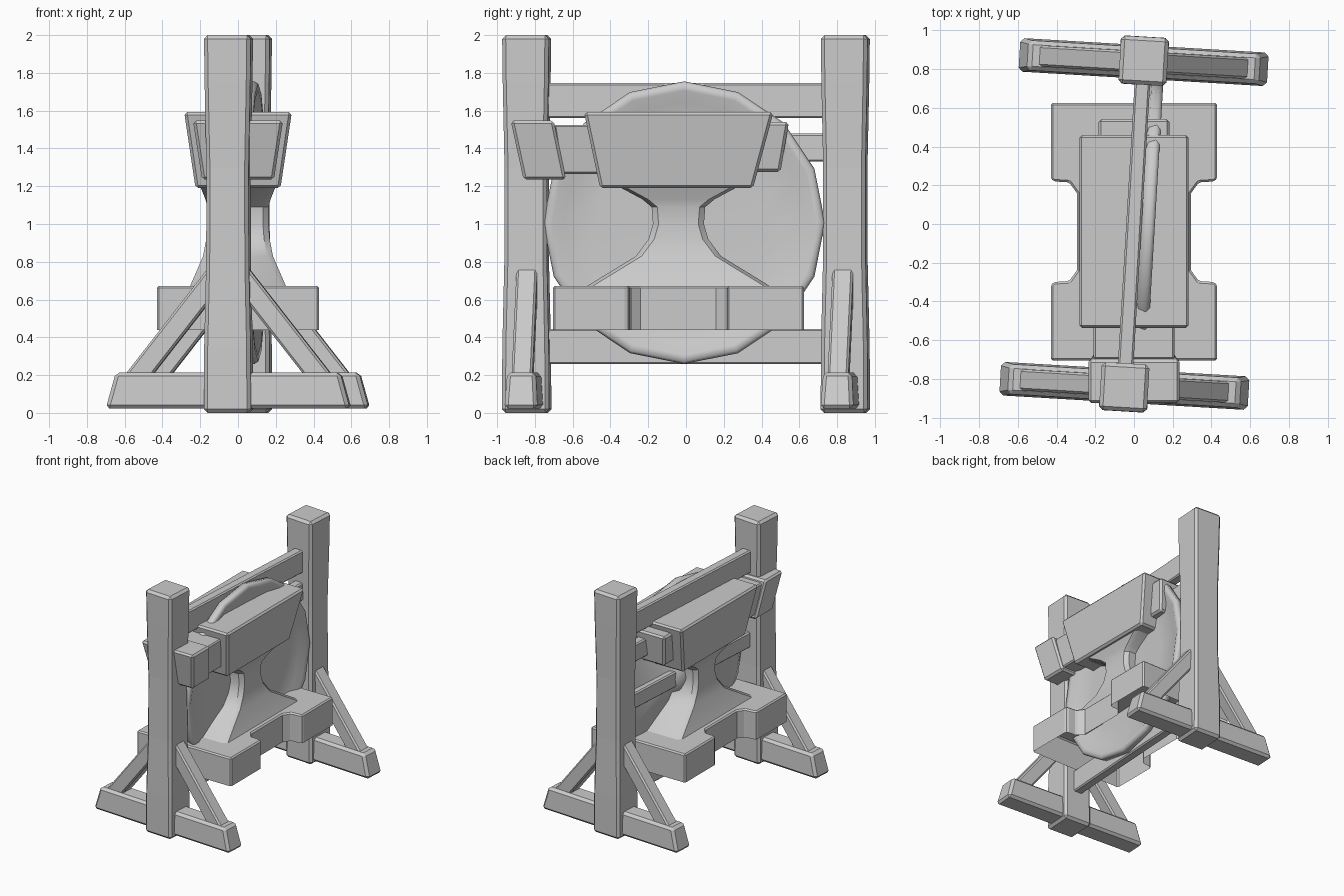
import bpy, bmesh, math
from mathutils import Vector

if "Cube" in bpy.data.objects:
    bpy.data.objects.remove(bpy.data.objects["Cube"])

TURN = -math.radians(3.4)   # the gong stand is turned slightly against the anvil


def finish(name, bm, bevel=0.0, turn=False, smooth=None):
    if smooth != "keep":
        bmesh.ops.recalc_face_normals(bm, faces=bm.faces)
    me = bpy.data.meshes.new(name)
    bm.to_mesh(me)
    bm.free()
    ob = bpy.data.objects.new(name, me)
    bpy.context.collection.objects.link(ob)
    if turn:
        ob.rotation_euler.z = TURN
    if bevel:
        m = ob.modifiers.new("bevel", "BEVEL")
        m.width, m.segments = bevel, 1
        m.limit_method, m.angle_limit = "ANGLE", math.radians(40)
    if smooth:
        bpy.ops.object.select_all(action="DESELECT")
        ob.select_set(True)
        bpy.context.view_layer.objects.active = ob
        bpy.ops.object.shade_smooth_by_angle(angle=math.radians(smooth))
    return ob


def skin(bm, rings, bottom=True):
    """Bridge rings of points and cap the ends."""
    vs = [[bm.verts.new(p) for p in r] for r in rings]
    n = len(vs[0])
    for a, b in zip(vs, vs[1:]):
        for i in range(n):
            bm.faces.new((a[i], a[(i + 1) % n], b[(i + 1) % n], b[i]))
    if bottom:
        bm.faces.new(vs[0])
    bm.faces.new(vs[-1])


def loft(name, sections, bevel=0.015, **kw):
    """Stack of rectangles: (z, x0, x1, y0, y1)."""
    bm = bmesh.new()
    skin(bm, [[(x0, y0, z), (x1, y0, z), (x1, y1, z), (x0, y1, z)]
              for z, x0, x1, y0, y1 in sections])
    return finish(name, bm, bevel, **kw)


def beam(name, a, b, w, t, bevel=0.012, **kw):
    """Straight beam between two points in a plane of constant y."""
    a, b = Vector(a), Vector(b)
    side = (b - a).normalized().cross(Vector((0, 1, 0))) * w / 2
    dep = Vector((0, t / 2, 0))
    bm = bmesh.new()
    skin(bm, [[p + side + dep, p - side + dep, p - side - dep, p + side - dep] for p in (a, b)])
    return finish(name, bm, bevel, **kw)


# Stand: posts, feet and braces at both ends
for s, end in ((-1, "front"), (1, "back")):
    c = s * 0.845
    loft(end + "_post", [(z, -h, h, c - h, c + h) for z, h in
                         ((0, 0.125), (0.35, 0.123), (0.8, 0.113), (1.3, 0.112),
                          (1.75, 0.121), (2, 0.124))], 0.02, turn=True)
    f = s * 0.838
    loft(end + "_foot", [(0.022, -0.648, 0.648, f - 0.088, f + 0.088),
                         (0.214, -0.595, 0.595, f - 0.076, f + 0.076)], 0.02, turn=True)
    for d, side in ((-1, "left"), (1, "right")):
        beam(end + "_" + side + "_brace", (d * 0.515, f, 0.15), (d * 0.05, f, 0.745),
             0.115, 0.11, turn=True)

# Cross rails
for nm, z0, z1, t in (("top_rail", 1.56, 1.747, 0.04), ("bottom_rail", 0.258, 0.445, 0.04),
                      ("hanging_rail", 1.33, 1.478, 0.038), ("middle_rail", 0.94, 1.07, 0.03)):
    loft(nm, [(z0, -t, t, -0.76, 0.76), (z1, -t, t, -0.76, 0.76)], 0.01, turn=True)

# Gong: shallow disc with a rounded rim and a centre boss, turned around the x axis
bm = bmesh.new()
prof = [(0, 0.055), (0.45, 0.058), (0.64, 0.068), (0.7, 0.098), (0.735, 0.1), (0.748, 0.08),
        (0.74, 0.04), (0.68, 0.012), (0.2, 0.01), (0.17, -0.045), (0.1, -0.08), (0, -0.09)]
vs = [bm.verts.new((x + 0.008, 0, r)) for r, x in prof]
es = [bm.edges.new(e) for e in zip(vs, vs[1:])]
bmesh.ops.spin(bm, geom=vs + es, axis=(1, 0, 0), cent=(0, 0, 0), angle=2 * math.pi, steps=16)
bmesh.ops.remove_doubles(bm, verts=bm.verts, dist=0.0005)
bmesh.ops.translate(bm, verts=bm.verts, vec=(0, -0.005, 1.007))
finish("gong", bm, turn=True, smooth=65)

# Anvil base: plate with four corner pads, open underneath
Y = -0.04
quarter = [(0.43, 0.665), (0.43, 0.275), (0.415, 0.26), (0.335, 0.255), (0.295, 0.2)]
right = quarter + [(x, -y) for x, y in reversed(quarter)]
outline = right + [(-x, y) for x, y in reversed(right)]
bm = bmesh.new()
skin(bm, [[(x, y + Y, z) for x, y in outline] for z in (0.44, 0.672)], bottom=False)
finish("anvil_base", bm, 0.018)

# Anvil waist: flared column with chamfered corners
bm = bmesh.new()
rings = []
for z, hx, hy in ((0.66, 0.26, 0.5), (0.68, 0.25, 0.47), (0.83, 0.185, 0.225), (0.92, 0.168, 0.158),
                  (1.0, 0.162, 0.135), (1.09, 0.162, 0.142), (1.13, 0.172, 0.19), (1.2, 0.2, 0.32)):
    k = 0.03
    q = [(hx, hy - k), (hx - k, hy), (k - hx, hy), (-hx, hy - k),
         (-hx, k - hy), (k - hx, -hy), (hx - k, -hy), (hx, k - hy)]
    rings.append([(x, y + Y, z) for x, y in q])
skin(bm, rings)
finish("anvil_waist", bm, smooth=35)

# Anvil top: main block, front neck and horn, back heel
loft("anvil_top", [(1.19, -0.225, 0.225, -0.455, 0.355), (1.592, -0.285, 0.285, -0.54, 0.463)])
loft("anvil_neck", [(1.265, -0.175, 0.175, -0.66, -0.4), (1.525, -0.21, 0.21, -0.7, -0.45)], 0.01)
loft("anvil_horn", [(1.235, -0.19, 0.19, -0.86, -0.635), (1.547, -0.238, 0.238, -0.928, -0.7)])
loft("anvil_heel", [(1.275, -0.15, 0.15, 0.3, 0.5), (1.54, -0.185, 0.185, 0.4, 0.545)])
